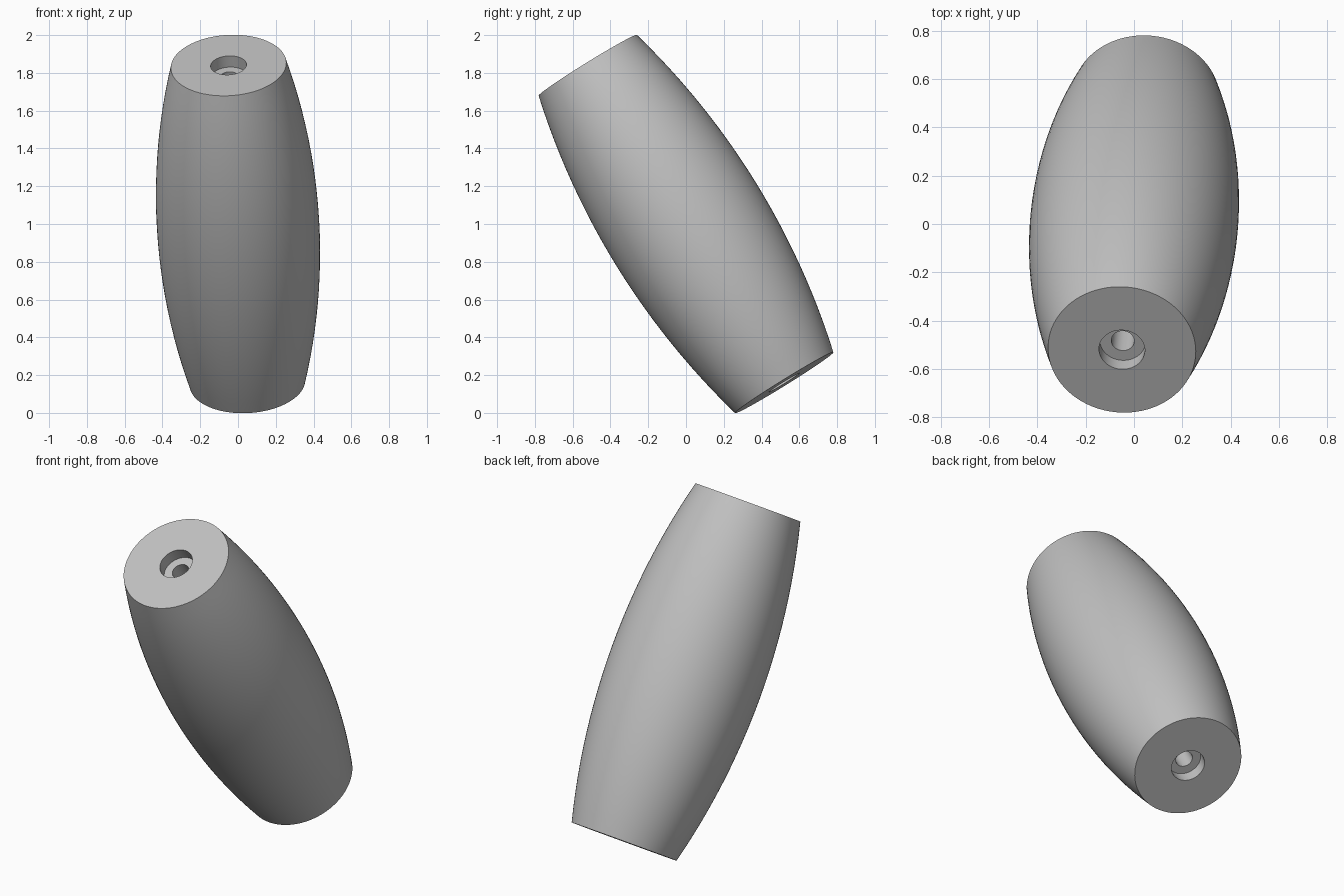
import bpy, bmesh, math
from mathutils import Vector

if "Cube" in bpy.data.objects:
    bpy.data.objects.remove(bpy.data.objects["Cube"])

# Dimensions along and around the handle axis
top = Vector((-0.05, -0.52, 1.84))
bottom = Vector((0.05, 0.52, 0.16))
axis = top - bottom
half = axis.length / 2
end_r, mid_r = 0.306, 0.43
recess_r, recess_depth, bore_r = 0.095, 0.07, 0.0475
steps, sides = 24, 96

# Circular arc for the bulging side
rise = mid_r - end_r
arc_r = (half ** 2 + rise ** 2) / (2 * rise)


def side_radius(z):
    return mid_r - arc_r + math.sqrt(arc_r ** 2 - z ** 2)


# Closed profile: bulging side, flat ends, stepped recesses, through bore
heights = [half * (2 * i / steps - 1) for i in range(steps + 1)]
profile = [(side_radius(z), z) for z in heights]
floor = half - recess_depth
profile += [(recess_r, half), (recess_r, floor), (bore_r, floor),
            (bore_r, -floor), (recess_r, -floor), (recess_r, -half)]

# Turn the profile around its axis
bm = bmesh.new()
verts = [bm.verts.new((r, 0, z)) for r, z in profile]
edges = [bm.edges.new((v, verts[i - 1])) for i, v in enumerate(verts)]
bmesh.ops.spin(bm, geom=verts + edges, cent=(0, 0, 0), axis=(0, 0, 1),
               angle=2 * math.pi, steps=sides, use_merge=True)
bmesh.ops.remove_doubles(bm, verts=bm.verts, dist=0.0001)
bmesh.ops.recalc_face_normals(bm, faces=bm.faces)
mesh = bpy.data.meshes.new("barrel_handle")
bm.to_mesh(mesh)
bm.free()

handle = bpy.data.objects.new("barrel_handle", mesh)
bpy.context.collection.objects.link(handle)
handle.location = (top + bottom) / 2
handle.rotation_euler = Vector((0, 0, 1)).rotation_difference(axis).to_euler()

# Plain grey
grey = bpy.data.materials.new("light_grey")
grey.use_nodes = True
colour = (0.53, 0.53, 0.53, 1)
grey.diffuse_color = colour
grey.node_tree.nodes["Principled BSDF"].inputs["Base Color"].default_value = colour
mesh.materials.append(grey)

# Smooth side with crisp rims
bpy.ops.object.select_all(action="DESELECT")
handle.select_set(True)
bpy.context.view_layer.objects.active = handle
bpy.ops.object.shade_smooth_by_angle(angle=math.radians(30))
